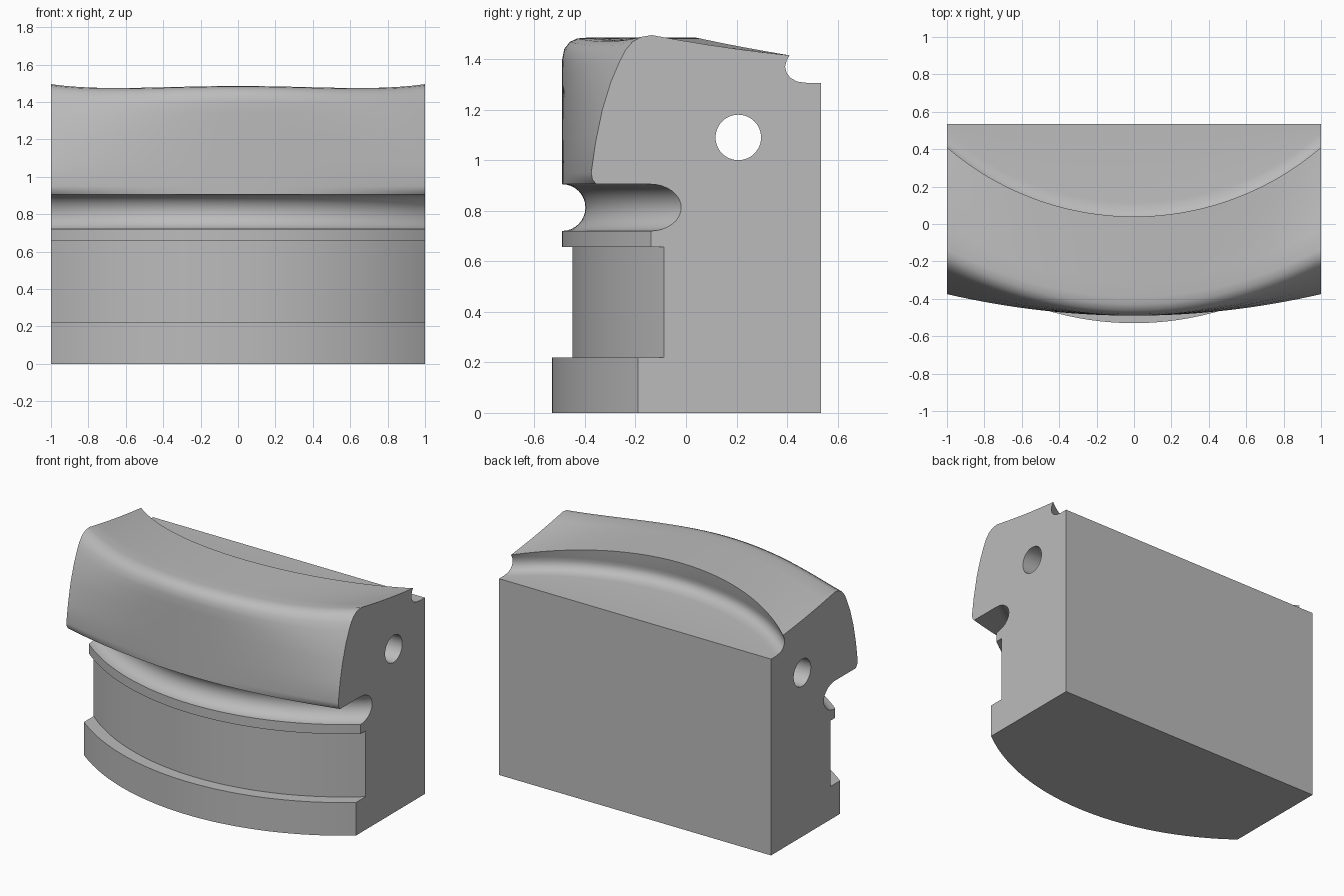
import bpy
import bmesh
from math import sin, cos, pi, sqrt

if "Cube" in bpy.data.objects:
    bpy.data.objects.remove(bpy.data.objects["Cube"], do_unlink=True)

STEPS = 64          # slices across the width
BACK = 0.535
FLOOR = 1.305       # ledge behind the curved lip


def turned(radius, x):
    """Depth of a turned surface of the given radius, swept about a vertical axis."""
    return 1.11 - sqrt(radius * radius - x * x)


# Nose of the cap: profile in the middle and at the ends, as (y, z)
NOSE_MIDDLE = [(-.49, .905), (-.49, .925), (-.49, .95), (-.49, 1.1), (-.49, 1.25),
               (-.49, 1.34), (-.49, 1.40), (-.482, 1.44), (-.46, 1.468),
               (-.43, 1.482), (-.39, 1.485)]
NOSE_END = [(-.355, .905), (-.37, .923), (-.375, .95), (-.358, 1.07), (-.331, 1.2),
            (-.297, 1.31), (-.263, 1.39), (-.24, 1.435), (-.212, 1.468),
            (-.178, 1.488), (-.135, 1.495)]

# Hollow behind the lip: depth from the lip and height
HOLLOW = [(-.012, 1.395), (-.018, 1.37), (-.012, 1.345), (.004, 1.325),
          (.03, 1.311), (.075, FLOOR)]


def section(x):
    """Outline of the block at one position across its width."""
    t = x * x
    base, waist, rim = turned(1.64, x), turned(1.56, x), turned(1.60, x)
    pts = [(BACK, 0), (base, 0), (base, .22), (waist, .22), (waist, .657),
           (rim, .657), (rim, .72)]
    # half-round groove under the cap
    for i in range(1, 17):
        a = pi * i / 16
        pts.append((turned(1.60 - .092 * sin(a), x), .8125 - .0925 * cos(a)))
    # cap nose, blended from middle to end
    for (y0, z0), (y1, z1) in zip(NOSE_MIDDLE, NOSE_END):
        dip = .06 * t * (1 - t) if z0 > 1.35 else 0
        pts.append((y0 + (y1 - y0) * t, z0 + (z1 - z0) * t - dip))
    # top surface to the curved lip
    lip_y, lip_z = 1.576 - sqrt(1.536 ** 2 - t), 1.485 - .07 * t
    ny, nz = pts[-1]
    for f in (.2, .4, .6, .8, 1):
        sag = .024 * t * f * (1 - f)
        pts.append((ny + (lip_y - ny) * f, nz + (lip_z - nz) * f - sag))
    pts += [(lip_y + dy, z) for dy, z in HOLLOW]
    pts.append((BACK, FLOOR))
    return pts


# Block body lofted through the sections
bm = bmesh.new()
rings = []
for i in range(STEPS + 1):
    x = -1 + 2 * i / STEPS
    rings.append([bm.verts.new((x, y, z)) for y, z in section(x)])
count = len(rings[0])
for a, b in zip(rings, rings[1:]):
    for j in range(count):
        k = (j + 1) % count
        # the groove ends exactly where the underside of the cap begins
        bm.faces.new((a[j], a[k], b[k], b[j]))
bm.faces.new(rings[0])
bm.faces.new(rings[-1])
bmesh.ops.recalc_face_normals(bm, faces=bm.faces)
mesh = bpy.data.meshes.new("block_body")
bm.to_mesh(mesh)
bm.free()
body = bpy.data.objects.new("block_body", mesh)
bpy.context.collection.objects.link(body)

# Plain grey material
grey = bpy.data.materials.new("plain_grey")
grey.use_nodes = True
colour = (.5, .5, .5, 1)
grey.diffuse_color = colour
grey.node_tree.nodes["Principled BSDF"].inputs["Base Color"].default_value = colour
mesh.materials.append(grey)

# Cross hole through the full width
bpy.ops.mesh.primitive_cylinder_add(vertices=48, radius=.09, depth=3,
                                    location=(0, .207, 1.09), rotation=(0, pi / 2, 0))
cutter = bpy.context.object
cutter.name = "hole_cutter"
cutter.hide_render = True
cutter.data.materials.append(grey)
cut = body.modifiers.new("cross_hole", "BOOLEAN")
cut.operation = "DIFFERENCE"
cut.solver = "EXACT"
cut.object = cutter

bpy.ops.object.select_all(action="DESELECT")
body.select_set(True)
bpy.context.view_layer.objects.active = body
bpy.ops.object.modifier_apply(modifier=cut.name)
bpy.data.objects.remove(cutter, do_unlink=True)
bpy.ops.object.shade_smooth_by_angle(angle=pi / 6)
